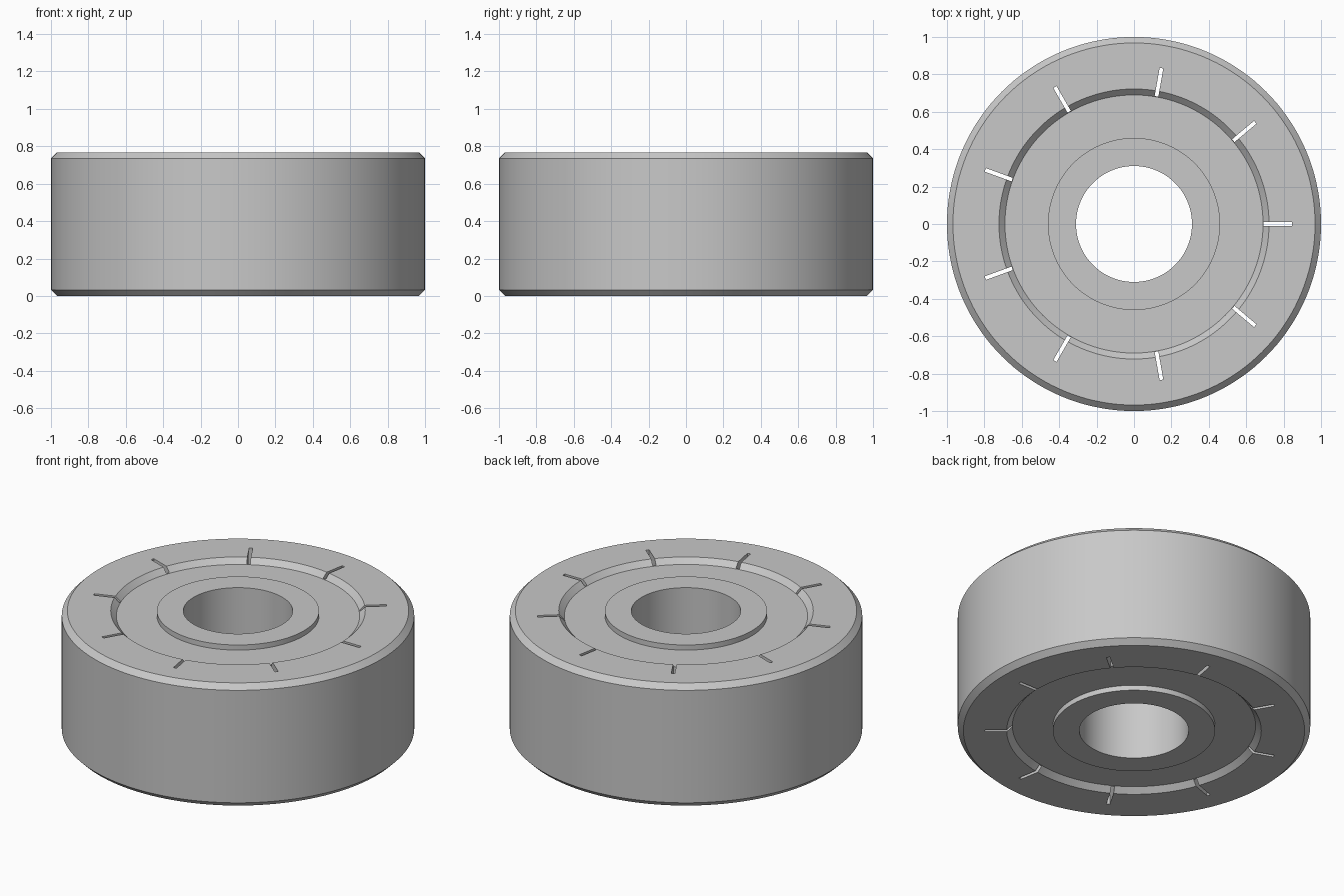
import bpy, bmesh, math
from mathutils import Matrix

HEIGHT = 0.768     # overall thickness
STEP = 0.032       # recess depth and chamfer size
SEGMENTS = 144
SLOTS = 9

cube = bpy.data.objects.get("Cube")
if cube:
    bpy.data.objects.remove(cube, do_unlink=True)

grey = bpy.data.materials.new("plain_grey")
grey.use_nodes = True
colour = (0.58, 0.58, 0.58, 1)
grey.diffuse_color = colour
grey.node_tree.nodes["Principled BSDF"].inputs["Base Color"].default_value = colour


def make_object(name, bm):
    bmesh.ops.recalc_face_normals(bm, faces=bm.faces)
    mesh = bpy.data.meshes.new(name)
    bm.to_mesh(mesh)
    bm.free()
    mesh.materials.append(grey)
    obj = bpy.data.objects.new(name, mesh)
    bpy.context.collection.objects.link(obj)
    return obj


# Wheel: half section (radius, depth below the face), mirrored and turned
section = [(0.31, 0), (0.46, 0), (0.46, STEP), (0.69, STEP),
           (0.69 + STEP, 0), (1 - STEP, 0), (1, STEP)]
profile = [(r, HEIGHT - d) for r, d in section]
profile += [(r, d) for r, d in reversed(section)]

bm = bmesh.new()
verts = [bm.verts.new((r, 0, z)) for r, z in profile]
edges = [bm.edges.new((a, b)) for a, b in zip(verts, verts[1:] + verts[:1])]
bmesh.ops.spin(bm, geom=verts + edges, cent=(0, 0, 0), axis=(0, 0, 1),
               angle=math.tau, steps=SEGMENTS, use_merge=True)
bmesh.ops.remove_doubles(bm, verts=bm.verts, dist=1e-5)
wheel = make_object("slotted_wheel", bm)

# Radial slots cut right through, from the recess edge outward
bm = bmesh.new()
inner, outer, width = 0.693, 0.846, 0.02
for i in range(SLOTS):
    place = (Matrix.Rotation(math.tau * i / SLOTS, 4, 'Z')
             @ Matrix.Translation(((inner + outer) / 2, 0, HEIGHT / 2))
             @ Matrix.Diagonal((outer - inner, width, HEIGHT * 1.5, 1)))
    bmesh.ops.create_cube(bm, size=1, matrix=place)
cutter = make_object("slot_cutter", bm)
cutter.hide_render = True

cut = wheel.modifiers.new("slots", 'BOOLEAN')
cut.operation = 'DIFFERENCE'
cut.solver = 'EXACT'
cut.object = cutter

bpy.ops.object.select_all(action='DESELECT')
wheel.select_set(True)
bpy.context.view_layer.objects.active = wheel
bpy.ops.object.modifier_apply(modifier=cut.name)
bpy.data.objects.remove(cutter, do_unlink=True)
bpy.ops.object.shade_smooth_by_angle(angle=math.radians(30))
